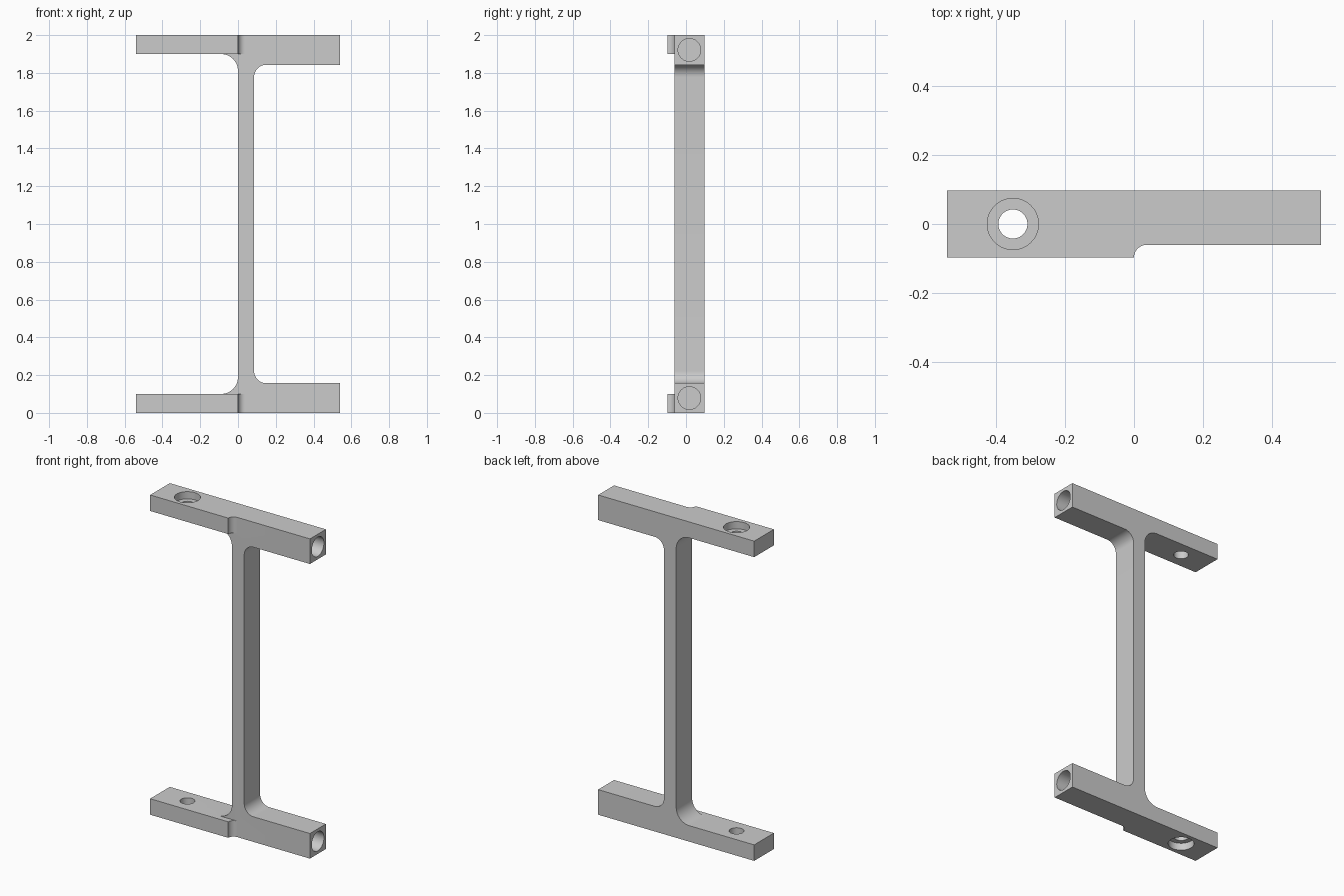
import bpy, bmesh, math
from mathutils import Matrix

if "Cube" in bpy.data.objects:
    bpy.data.objects.remove(bpy.data.objects["Cube"])

LEFT, RIGHT = -0.54, 0.54      # ends of the arms
FRONT, STEP, BACK = -0.097, -0.06, 0.097
TAB, ARM, WEB = 0.10, 0.157, 0.085   # thicknesses

grey = bpy.data.materials.new("grey")
grey.use_nodes = True
colour = (0.6, 0.6, 0.6, 1)
grey.diffuse_color = colour
grey.node_tree.nodes["Principled BSDF"].inputs["Base Color"].default_value = colour


def arc(cx, cy, r, start, end, steps=14):
    angles = [math.radians(start + (end - start) * i / steps) for i in range(steps + 1)]
    return [(cx + r * math.cos(a), cy + r * math.sin(a)) for a in angles]


def make(name, bm):
    bmesh.ops.recalc_face_normals(bm, faces=bm.faces)
    mesh = bpy.data.meshes.new(name)
    bm.to_mesh(mesh)
    bm.free()
    mesh.materials.append(grey)
    obj = bpy.data.objects.new(name, mesh)
    bpy.context.collection.objects.link(obj)
    return obj


def prism(name, points, offset):
    bm = bmesh.new()
    face = bm.faces.new([bm.verts.new(p) for p in points])
    grown = bmesh.ops.extrude_face_region(bm, geom=[face])["geom"]
    bmesh.ops.translate(bm, vec=offset, verts=[v for v in grown if isinstance(v, bmesh.types.BMVert)])
    return make(name, bm)


def cylinder(name, radius, depth, centre, along_x=False):
    bm = bmesh.new()
    turn = Matrix.Rotation(math.pi / 2, 4, "Y") if along_x else Matrix.Identity(4)
    bmesh.ops.create_cone(bm, cap_ends=True, segments=48, radius1=radius, radius2=radius,
                          depth=depth, matrix=Matrix.Translation(centre) @ turn)
    return make(name, bm)


def combine(target, tool, operation):
    tool.hide_render = True
    mod = target.modifiers.new(operation, "BOOLEAN")
    mod.operation, mod.solver, mod.object = operation, "EXACT", tool
    bpy.context.view_layer.objects.active = target
    bpy.ops.object.modifier_apply(modifier=mod.name)
    bpy.data.objects.remove(tool)


# Filleted web with the two arms, mirrored top to bottom
lower_right = [(RIGHT, 0), (RIGHT, ARM)] + arc(WEB + 0.065, ARM + 0.065, 0.065, 270, 180)
lower_left = arc(-0.09, TAB + 0.09, 0.09, 0, -90) + [(LEFT, TAB), (LEFT, 0)]
flip = lambda pts: [(x, 2 - z) for x, z in reversed(pts)]
outline = lower_right + flip(lower_right) + flip(lower_left) + lower_left
bracket = prism("bracket", [(x, STEP, z) for x, z in outline], (0, BACK - STEP, 0))

# Wider mounting tabs with a concave blend into the arm front
tab_plan = [(LEFT, 0), (LEFT, FRONT)] + arc(0.037, FRONT, 0.037, 180, 90) + [(0.037, 0)]
for z in (0, 2 - TAB):
    tab = prism("mounting_tab", [(x, y, z) for x, y in tab_plan], (0, 0, TAB))
    combine(bracket, tab, "UNION")

# Counterbored screw holes and blind end bores
for outer, inward in ((0, 1), (2, -1)):
    combine(bracket, cylinder("screw_hole", 0.042, 0.4, (-0.35, 0, outer)), "DIFFERENCE")
    combine(bracket, cylinder("counterbore", 0.074, 0.09, (-0.35, 0, outer)), "DIFFERENCE")
    bore = cylinder("end_bore", 0.06, 0.7, (RIGHT, 0.018, outer + inward * 0.0785), True)
    combine(bracket, bore, "DIFFERENCE")

bpy.ops.object.select_all(action="DESELECT")
bracket.select_set(True)
bpy.context.view_layer.objects.active = bracket
bpy.ops.object.shade_smooth_by_angle(angle=math.radians(30))
